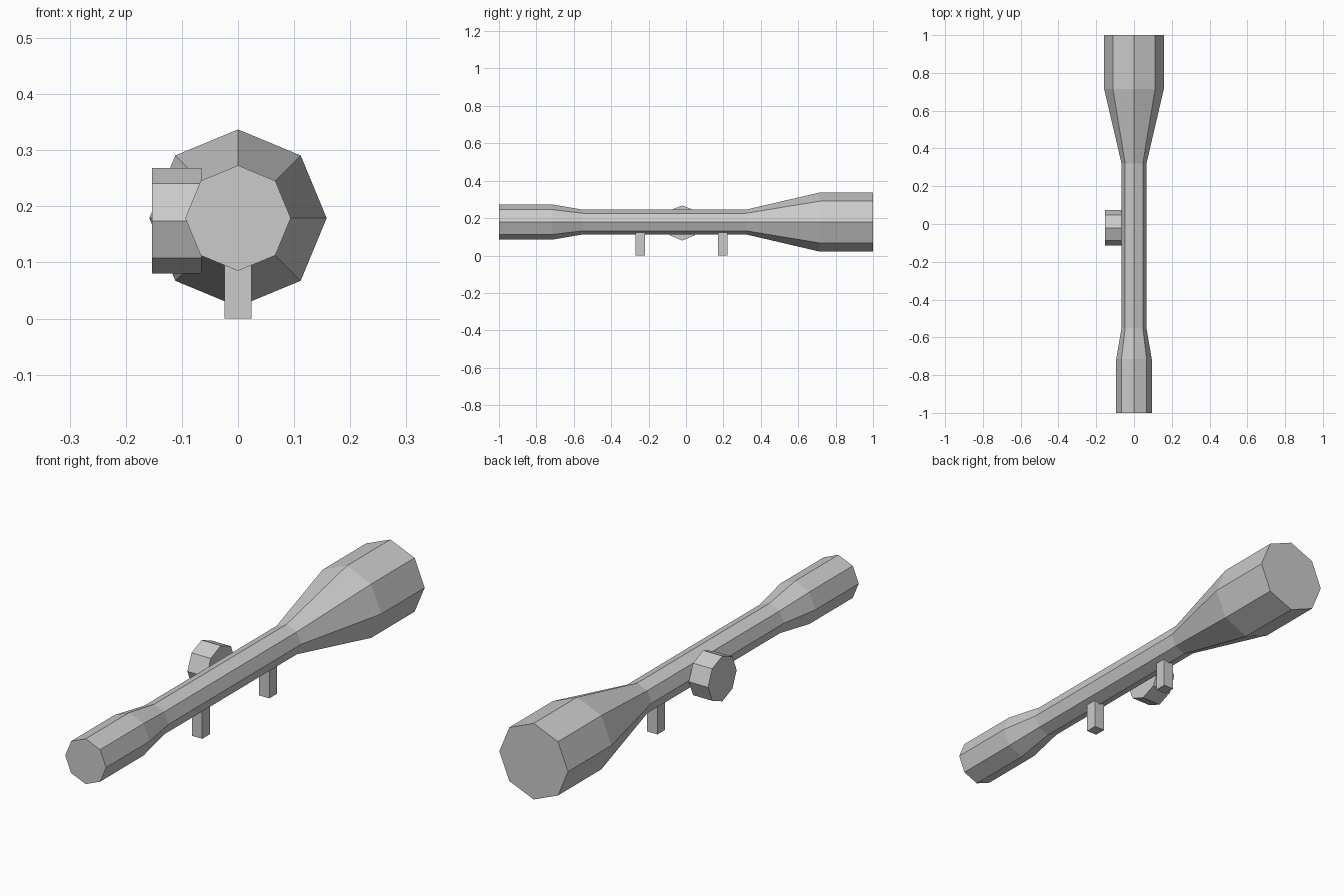
import bpy
import bmesh
from math import cos, sin, tau

cube = bpy.data.objects.get("Cube")
if cube:
    bpy.data.objects.remove(cube, do_unlink=True)

# One plain grey for the whole sight
grey = bpy.data.materials.new("light_grey")
grey.use_nodes = True
grey.diffuse_color = (0.6, 0.6, 0.6, 1)
grey.node_tree.nodes["Principled BSDF"].inputs["Base Color"].default_value = (0.6, 0.6, 0.6, 1)

SIDES = 8
AXIS_Z = 0.179


def add_object(name, bm):
    bmesh.ops.recalc_face_normals(bm, faces=bm.faces[:])
    mesh = bpy.data.meshes.new(name)
    bm.to_mesh(mesh)
    bm.free()
    mesh.materials.append(grey)
    obj = bpy.data.objects.new(name, mesh)
    bpy.context.collection.objects.link(obj)
    return obj


def lathe(name, profile, place):
    """Closed octagonal solid from (distance along axis, radius) pairs."""
    bm = bmesh.new()
    rings = []
    for along, radius in profile:
        angles = [tau * i / SIDES for i in range(SIDES)]
        rings.append([bm.verts.new(place(along, radius * cos(a), radius * sin(a)))
                      for a in angles])
    for a, b in zip(rings, rings[1:]):
        for i in range(SIDES):
            j = (i + 1) % SIDES
            bm.faces.new((a[i], a[j], b[j], b[i]))
    bm.faces.new(rings[0])
    bm.faces.new(rings[-1])
    return add_object(name, bm)


def box(name, low, high):
    bm = bmesh.new()
    bmesh.ops.create_cube(bm, size=1)
    for v in bm.verts:
        v.co = [l + (c + 0.5) * (h - l) for c, l, h in zip(v.co, low, high)]
    return add_object(name, bm)


# Main tube: eyepiece, narrow body and flared objective bell
lathe("scope_tube",
      [(-1, 0.094), (-0.715, 0.094), (-0.55, 0.066),
       (0.32, 0.066), (0.715, 0.158), (1, 0.158)],
      lambda along, u, v: (u, along, AXIS_Z + v))

# Adjustment knob on the right side
lathe("side_knob", [(-0.153, 0.094), (-0.065, 0.094)],
      lambda along, u, v: (along, u - 0.02, 0.174 + v))

# Two mounting posts under the tube
for name, y in (("front_mount", -0.244), ("rear_mount", 0.196)):
    box(name, (-0.024, y - 0.025, 0), (0.024, y + 0.025, 0.135))
